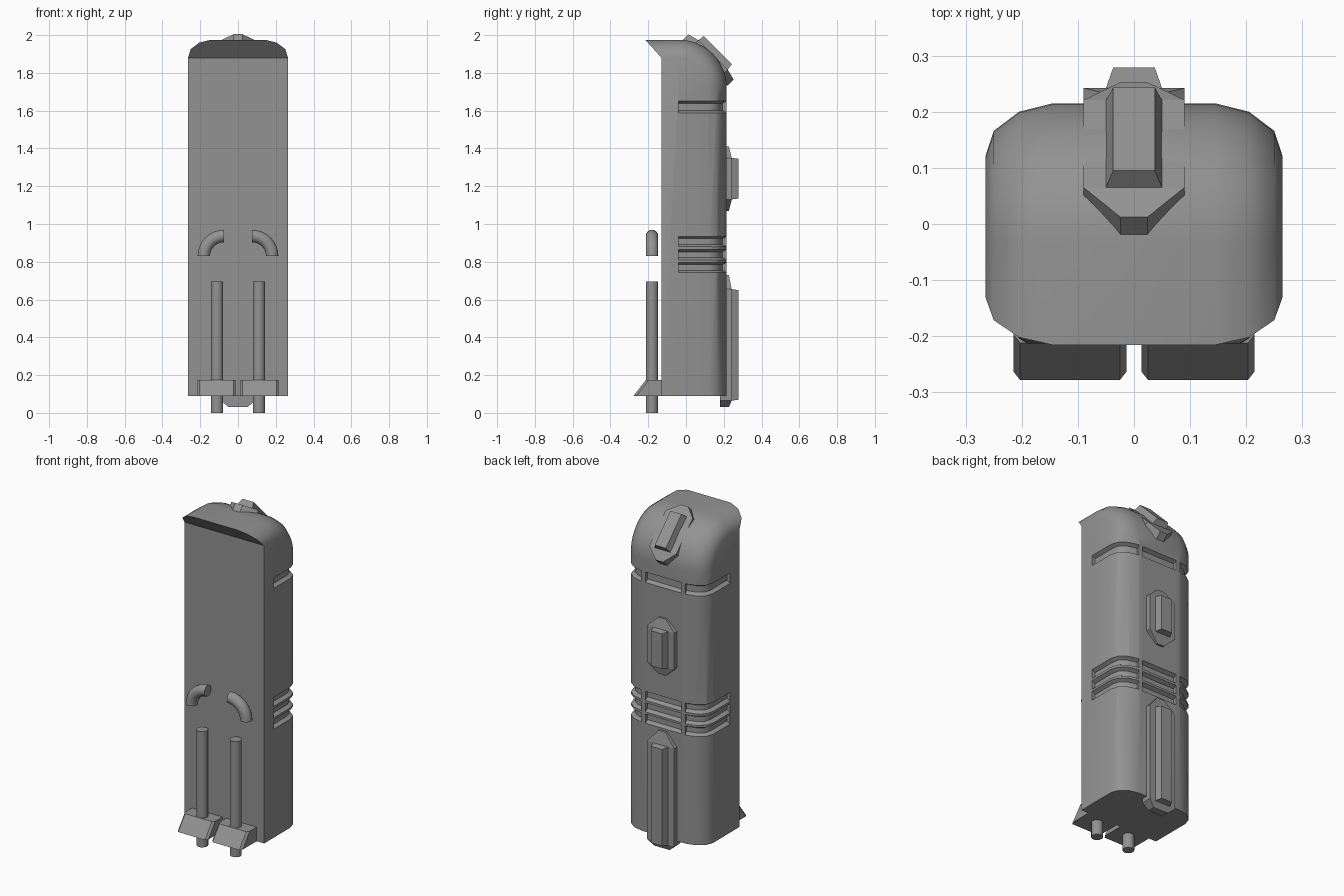
import bpy, bmesh
from math import sin, cos, pi, radians
from mathutils import Vector, Matrix

cube = bpy.data.objects.get("Cube")
if cube:
    bpy.data.objects.remove(cube, do_unlink=True)

grey = bpy.data.materials.new("grey")
grey.use_nodes = True
COLOUR = (0.29, 0.29, 0.29, 1)
grey.diffuse_color = COLOUR
grey.node_tree.nodes["Principled BSDF"].inputs["Base Color"].default_value = COLOUR


def finish(name, bm):
    """Turn a bmesh into a named object in the scene."""
    bmesh.ops.recalc_face_normals(bm, faces=bm.faces)
    mesh = bpy.data.meshes.new(name)
    bm.to_mesh(mesh)
    bm.free()
    obj = bpy.data.objects.new(name, mesh)
    mesh.materials.append(grey)
    bpy.context.collection.objects.link(obj)
    return obj


def select(obj):
    bpy.ops.object.select_all(action='DESELECT')
    obj.select_set(True)
    bpy.context.view_layer.objects.active = obj


def smooth(obj, degrees=40):
    select(obj)
    bpy.ops.object.shade_smooth_by_angle(angle=radians(degrees))


def loft(bm, rings, closed=True, caps=True):
    """Skin a list of point rings and return the vertex rings."""
    rows = [[bm.verts.new(p) for p in ring] for ring in rings]
    n = len(rows[0])
    for a, b in zip(rows, rows[1:]):
        for i in range(n if closed else n - 1):
            j = (i + 1) % n
            bm.faces.new((a[i], a[j], b[j], b[i]))
    if caps:
        bm.faces.new(rows[0])
        bm.faces.new(rows[-1])
    return rows


# Body: rounded profile swept up the back and forward over the top
HALF, BACK, FRONT, BASE, TOP, R = 0.265, 0.215, -0.13, 0.09, 1.975, 0.25
corner = [(HALF, 0.095), (0.25, 0.049), (0.205, 0.015), (0.145, 0)]
profile = corner + [(-x, d) for x, d in reversed(corner)]
cy, cz = BACK - R, TOP - R
STEPS = 12
rings = [[(x, BACK - d, BASE) for x, d in profile]]
for k in range(STEPS + 1):
    a = k * pi / 2 / STEPS
    rings.append([(x, cy + (R - d) * cos(a), cz + (R - d) * sin(a)) for x, d in profile])
rings.append([(x, FRONT - (0.095 - d) * 0.9, TOP - d) for x, d in profile])
bm = bmesh.new()
rows = loft(bm, rings, closed=False, caps=False)
foot_l, foot_r = [bm.verts.new((s * HALF, FRONT, BASE)) for s in (1, -1)]
bm.faces.new([r[0] for r in rows] + [foot_l])
bm.faces.new([r[-1] for r in rows] + [foot_r])
bm.faces.new((rows[-1][0], rows[-1][-1], foot_r, foot_l))
bm.faces.new(rows[-1])
bm.faces.new(rows[0] + [foot_r, foot_l])
body = finish("body", bm)

# Grooves: tapered channels following the outline, split by two ribs
side_path = [(HALF, -0.04)] + [(x, BACK - d) for x, d in corner]
paths = [side_path, [(-x, y) for x, y in reversed(side_path)],
         [(0.12, BACK), (-0.12, BACK)]]


def offset(path, dist):
    """Move a path outward (its left-to-right order has the body inside)."""
    pts = [Vector(p) for p in path]
    normals = []
    for a, b in zip(pts, pts[1:]):
        t = (b - a).normalized()
        normals.append(Vector((t.y, -t.x)))
    out = []
    for i, p in enumerate(pts):
        m = normals[max(i - 1, 0)] + normals[min(i, len(normals) - 1)]
        out.append(p + m.normalized() * dist)
    return out


bm = bmesh.new()
for z, h in [(1.62, 0.032), (0.907, 0.028), (0.838, 0.028), (0.77, 0.028)]:
    for path in paths:
        outer, inner = offset(path, 0.01), offset(path, -0.022)
        loft(bm, [[(o.x, o.y, z - h - 0.005), (o.x, o.y, z + h + 0.005),
                   (i.x, i.y, z + h - 0.013), (i.x, i.y, z - h + 0.013)]
                  for o, i in zip(outer, inner)])
cutter = finish("groove_cutter", bm)
cutter.hide_render = True
mod = body.modifiers.new("grooves", 'BOOLEAN')
mod.operation, mod.solver, mod.object = 'DIFFERENCE', 'EXACT', cutter
select(body)
bpy.ops.object.modifier_apply(modifier=mod.name)
bpy.data.objects.remove(cutter, do_unlink=True)
smooth(body)


# Raised back fittings: tapered plate carrying a bevelled block
def fitting(name, length, tips, tip_widths, matrix):
    """Local x is width, y is outward, z is along; length is the block's."""
    bm = bmesh.new()
    half = length / 2
    spans = [(-half - tips[0], tip_widths[0], 0.012), (-half, 0.09, 0.027),
             (half, 0.09, 0.027), (half + tips[1], tip_widths[1], 0.012)]
    loft(bm, [[(-w, -0.035, z), (w, -0.035, z), (w, d, z), (-w, d, z)]
              for z, w, d in spans])
    loft(bm, [[(sx * w, d, sz * (half - e)) for sx, sz in
               ((-1, -1), (1, -1), (1, 1), (-1, 1))]
              for w, d, e in ((0.05, 0, 0), (0.05, 0.027, 0), (0.037, 0.064, 0.005))])
    bm.transform(matrix)
    return finish(name, bm)


fitting("middle_back_fitting", 0.22, (0.06, 0.06), (0.024, 0.024),
        Matrix.Translation((0, BACK, 1.24)))
fitting("lower_back_fitting", 0.59, (0.035, 0.075), (0.05, 0.024),
        Matrix.Translation((0, BACK, 0.36)))
fitting("top_back_fitting", 0.22, (0.06, 0.06), (0.024, 0.024),
        Matrix.Translation((0, 0.124, 1.876)) @ Matrix.Rotation(pi / 4, 4, 'X'))

# Front pipes, curved handles and wedge feet, one of each per side
SIDES, PIPE_Y = 12, -0.18
circle = [(cos((i + 0.5) * 2 * pi / SIDES), sin((i + 0.5) * 2 * pi / SIDES))
          for i in range(SIDES)]
for side, s in (("left", 1), ("right", -1)):
    bm = bmesh.new()
    loft(bm, [[(s * 0.111 + 0.033 * u, PIPE_Y + 0.033 * v, z) for u, v in circle]
              for z in (0, 0.695)])
    smooth(finish(side + "_pipe", bm))

    bm = bmesh.new()
    arc = [k * pi / 16 for k in range(9)]
    loft(bm, [[(s * (0.075 + (0.106 + 0.034 * u) * cos(a)), PIPE_Y + 0.034 * v,
                0.83 + (0.106 + 0.034 * u) * sin(a)) for u, v in circle] for a in arc])
    smooth(finish(side + "_handle", bm))

    bm = bmesh.new()
    wedge = [(FRONT, 0.09), (-0.278, 0.09), (-0.212, 0.175), (FRONT, 0.175)]
    loft(bm, [[(s * x, y, z) for y, z in wedge] for x in (0.013, 0.215)])
    front = [e for e in bm.edges
             if all(v.co.y < -0.2 for v in e.verts)
             and abs(e.verts[0].co.x - e.verts[1].co.x) < 0.01]
    bmesh.ops.bevel(bm, geom=front, offset=0.012, segments=1, affect='EDGES')
    finish(side + "_foot", bm)
